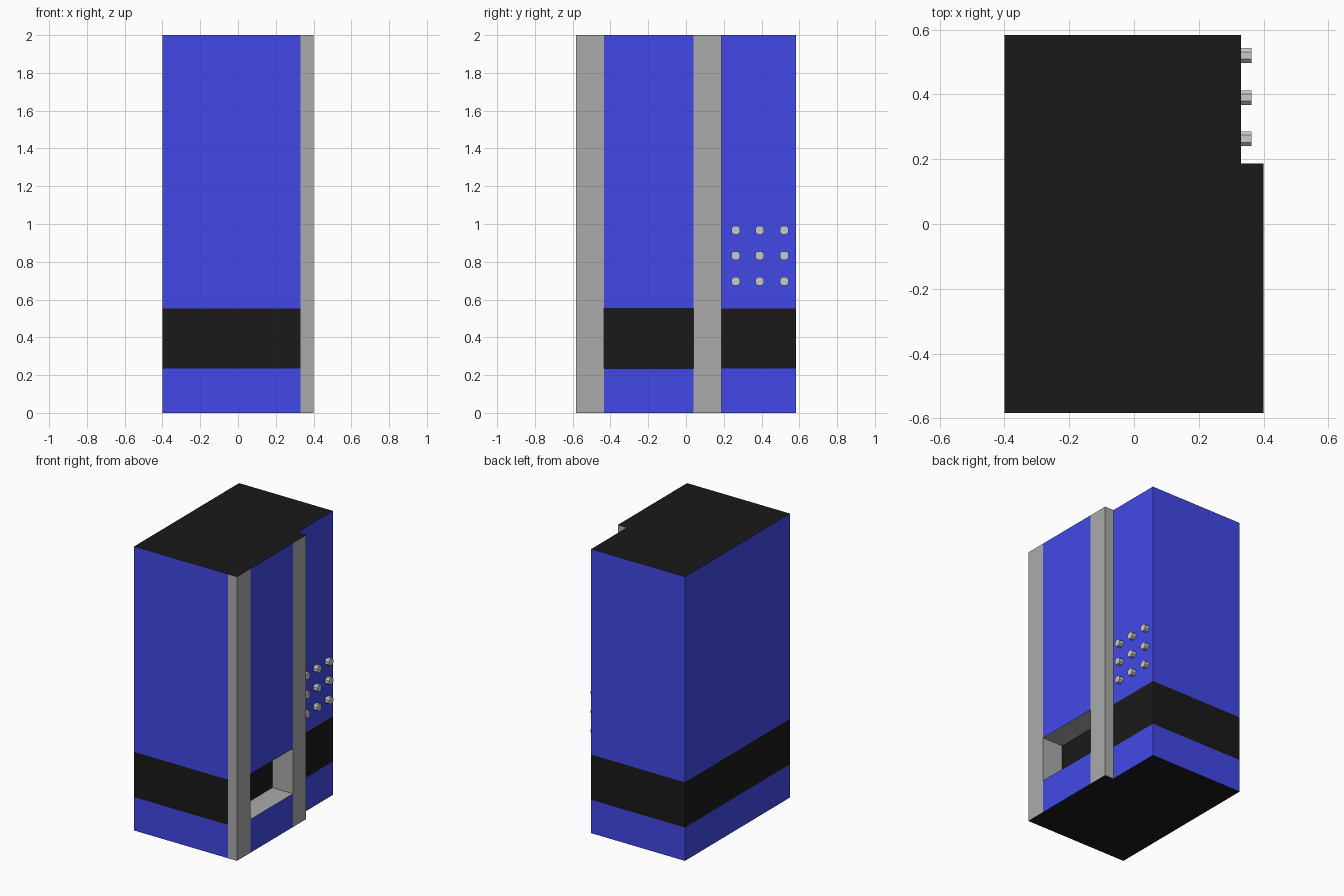
import bpy, bmesh

if "Cube" in bpy.data.objects:
    bpy.data.objects.remove(bpy.data.objects["Cube"])


def material(name, rgb):
    m = bpy.data.materials.new(name)
    m.diffuse_color = (*rgb, 1)
    m.use_nodes = True
    m.node_tree.nodes["Principled BSDF"].inputs["Base Color"].default_value = m.diffuse_color
    return m


BLUE, BLACK, GREY = 0, 1, 2
mats = [material("blue_paint", (0.055, 0.066, 0.80)),
        material("black_paint", (0.010, 0.010, 0.010)),
        material("grey_trim", (0.41, 0.41, 0.41))]


def add_object(name, bm, materials=()):
    mesh = bpy.data.meshes.new(name)
    for m in materials:
        mesh.materials.append(m)
    bm.normal_update()
    bm.to_mesh(mesh)
    bm.free()
    bpy.context.collection.objects.link(bpy.data.objects.new(name, mesh))


# Footprint corner followed by the colour of the wall that starts there
footprint = [
    (-0.40, -0.583, BLUE),   # front wall
    (0.33, -0.583, GREY),    # corner pillar, front
    (0.40, -0.583, GREY),    # corner pillar, side
    (0.40, -0.435, BLUE),    # front panel with hatch
    (0.40, 0.04, GREY),      # middle pillar, side
    (0.40, 0.187, GREY),     # middle pillar, step
    (0.33, 0.187, BLUE),     # keypad wall
    (0.33, 0.583, BLUE),     # back wall
    (-0.40, 0.583, BLUE),    # left wall
]
HATCH_WALL = 3
HATCH_DEPTH = 0.16
levels = [0, 0.235, 0.553, 2.0]

# Cabinet: three stacked rings of walls, the middle one being the black band
bm = bmesh.new()
rings = [[bm.verts.new((x, y, z)) for x, y, _ in footprint] for z in levels]
n = len(footprint)
for tier in range(3):
    lo, hi = rings[tier], rings[tier + 1]
    for i in range(n):
        j = (i + 1) % n
        face = bm.faces.new((lo[i], lo[j], hi[j], hi[i]))
        colour = footprint[i][2]
        face.material_index = BLACK if tier == 1 and colour == BLUE else colour
        if tier == 1 and i == HATCH_WALL:
            hatch = face

# Top and bottom caps
for cap in (rings[0][::-1], rings[-1]):
    bm.faces.new(cap).material_index = BLACK

# Delivery hatch: pushed into the panel, grey sides and a black back
back = bmesh.ops.extrude_discrete_faces(bm, faces=[hatch])["faces"][0]
bmesh.ops.translate(bm, verts=back.verts, vec=(-HATCH_DEPTH, 0, 0))
for edge in back.edges:
    for face in edge.link_faces:
        if face is not back:
            face.material_index = GREY
back.material_index = BLACK
add_object("cabinet", bm, mats)

# Keypad: 3 x 3 square buttons with chamfered corners
H, C = 0.0225, 0.0115    # half width, corner chamfer
K = H - C
outline = [(H, -K), (H, K), (K, H), (-K, H), (-H, K), (-H, -K), (-K, -H), (K, -H)]
for row, z in enumerate((0.967, 0.833, 0.697)):
    for col, y in enumerate((0.263, 0.390, 0.520)):
        bm = bmesh.new()
        base, tip = ([bm.verts.new((x, y + dy, z + dz)) for dy, dz in outline]
                     for x in (0.328, 0.362))
        bm.faces.new(base[::-1])
        bm.faces.new(tip)
        for i in range(8):
            j = (i + 1) % 8
            bm.faces.new((base[i], base[j], tip[j], tip[i]))
        add_object(f"button_{row + 1}_{col + 1}", bm)
